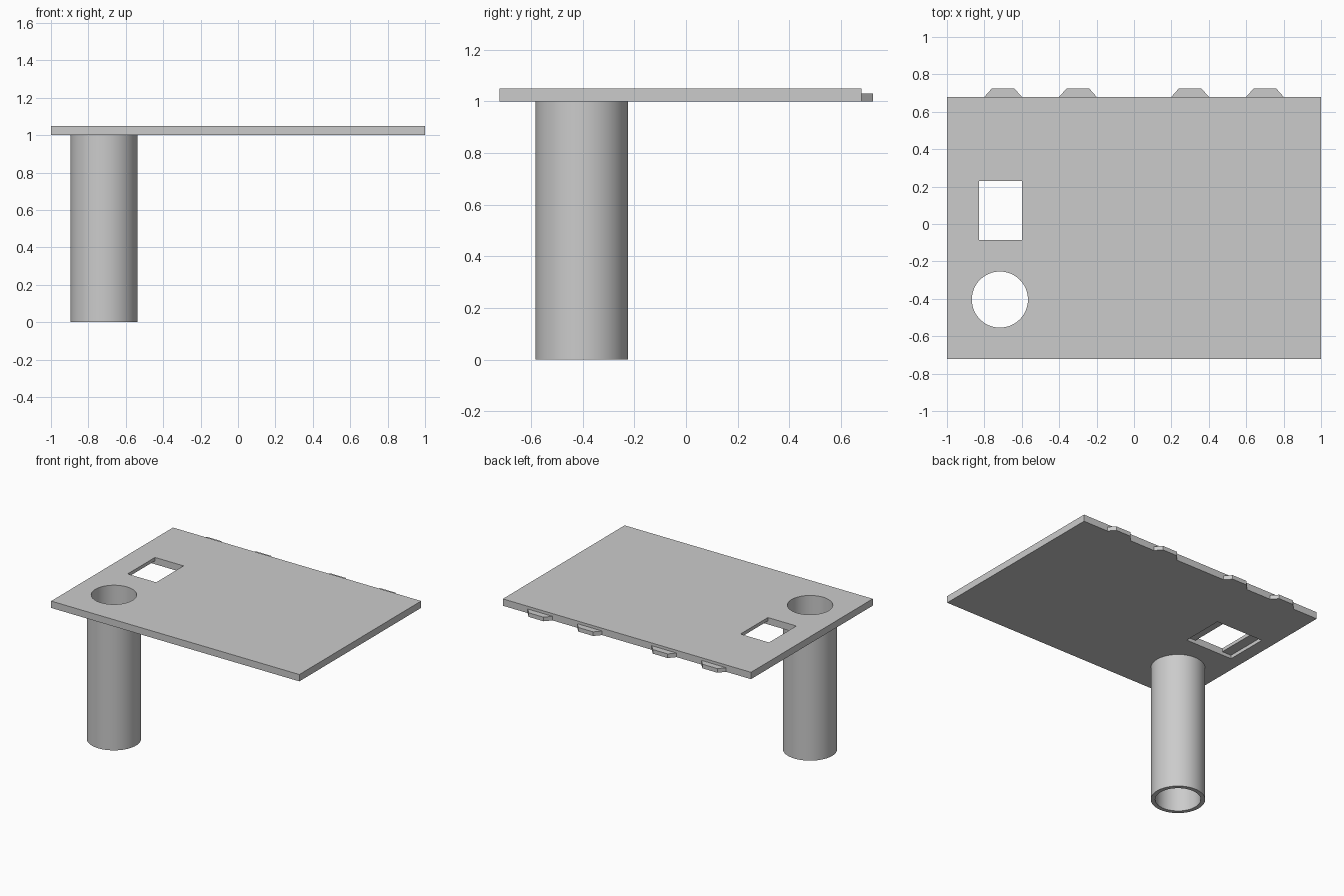
import bpy, bmesh, math

cube = bpy.data.objects.get("Cube")
if cube:
    bpy.data.objects.remove(cube, do_unlink=True)

grey = bpy.data.materials.new("light_grey")
grey.use_nodes = True
grey.diffuse_color = (0.6, 0.6, 0.6, 1)
grey.node_tree.nodes["Principled BSDF"].inputs["Base Color"].default_value = (0.6, 0.6, 0.6, 1)

TUBE_X, TUBE_Y = -0.717, -0.404
BOTTOM, TOP = 1.0, 1.05
BACK, FRONT = 0.68, -0.722


def prism(name, outline, z0, z1):
    """Extrude a flat outline upwards from z0 to z1."""
    bm = bmesh.new()
    face = bm.faces.new([bm.verts.new((x, y, z0)) for x, y in outline])
    grown = bmesh.ops.extrude_face_region(bm, geom=[face])
    verts = [v for v in grown["geom"] if isinstance(v, bmesh.types.BMVert)]
    bmesh.ops.translate(bm, verts=verts, vec=(0, 0, z1 - z0))
    bmesh.ops.recalc_face_normals(bm, faces=bm.faces)
    mesh = bpy.data.meshes.new(name)
    bm.to_mesh(mesh)
    bm.free()
    mesh.materials.append(grey)
    obj = bpy.data.objects.new(name, mesh)
    bpy.context.collection.objects.link(obj)
    return obj


def rectangle(x0, x1, y0, y1):
    return [(x0, y0), (x1, y0), (x1, y1), (x0, y1)]


def circle(radius, sides=64):
    angles = [math.tau * i / sides for i in range(sides)]
    return [(TUBE_X + radius * math.cos(a), TUBE_Y + radius * math.sin(a)) for a in angles]


def cut(target, cutter):
    """Subtract the cutter from the target, then remove the cutter."""
    cutter.hide_render = True
    mod = target.modifiers.new("cut", 'BOOLEAN')
    mod.operation = 'DIFFERENCE'
    mod.solver = 'EXACT'
    mod.object = cutter
    bpy.context.view_layer.objects.active = target
    bpy.ops.object.modifier_apply(modifier=mod.name)
    bpy.data.objects.remove(cutter, do_unlink=True)


def smooth(obj):
    bpy.ops.object.select_all(action='DESELECT')
    obj.select_set(True)
    bpy.context.view_layer.objects.active = obj
    bpy.ops.object.shade_smooth_by_angle(angle=math.radians(30))


# Flat lid with a round hole, a window and a shallow recess under the window
lid = prism("lid_plate", rectangle(-1, 1, FRONT, BACK), BOTTOM, TOP)
cut(lid, prism("round_hole_cutter", circle(0.15), 0.9, 1.2))
cut(lid, prism("window_cutter", rectangle(-0.83, -0.6, -0.085, 0.23), 0.9, 1.2))
cut(lid, prism("recess_cutter", rectangle(-0.905, -0.525, -0.085, 0.23), 0.9, 1.025))
smooth(lid)

# Hollow tube hanging below the round hole
tube = prism("tube", circle(0.179), 0, BOTTOM)
cut(tube, prism("bore_cutter", circle(0.15), -0.1, 1.1))
smooth(tube)

# Tapered locking tabs along the back edge
for side, sign in (("left", 1), ("right", -1)):
    for place, x in (("inner", 0.3), ("outer", 0.7)):
        c = sign * x
        outline = [(c - 0.1, BACK), (c + 0.1, BACK), (c + 0.06, 0.725), (c - 0.06, 0.725)]
        prism(f"{side}_{place}_tab", outline, BOTTOM, 1.03)
